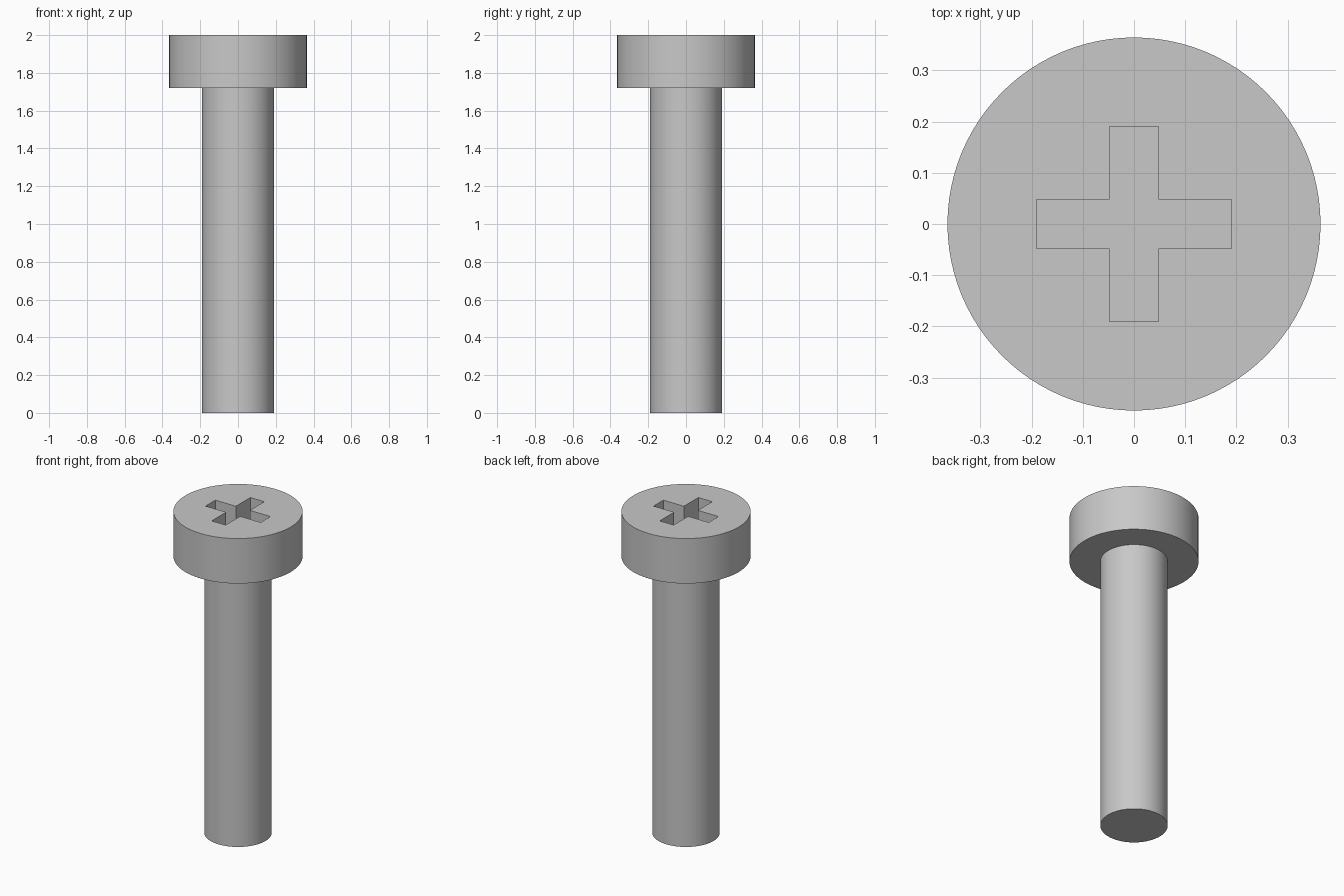
import bpy
import bmesh

HEAD_R, SHAFT_R = 0.364, 0.19
HEAD_BOTTOM, TOP = 1.72, 2.0
SLOT_LONG, SLOT_HALF, SLOT_DEPTH = 0.19, 0.048, 0.14
SEGMENTS = 96

cube = bpy.data.objects.get("Cube")
if cube:
    bpy.data.objects.remove(cube, do_unlink=True)

# One plain grey metal
steel = bpy.data.materials.new("grey_steel")
steel.use_nodes = True
grey = (0.58, 0.58, 0.58, 1.0)
steel.diffuse_color = grey
steel.node_tree.nodes["Principled BSDF"].inputs["Base Color"].default_value = grey


def cylinder(name, radius, bottom, top):
    bpy.ops.mesh.primitive_cylinder_add(
        vertices=SEGMENTS, radius=radius, depth=top - bottom,
        location=(0, 0, (bottom + top) / 2))
    obj = bpy.context.object
    obj.name = name
    obj.data.materials.append(steel)
    return obj


def cross_prism(name, bottom, top):
    """Plus-shaped outline, one corner triple per quadrant, extruded up."""
    a, b = SLOT_LONG, SLOT_HALF
    outline = []
    corner = [(a, -b), (a, b), (b, b)]
    for _ in range(4):
        outline += corner
        corner = [(-y, x) for x, y in corner]
    bm = bmesh.new()
    base = bm.faces.new([bm.verts.new((x, y, bottom)) for x, y in outline])
    ext = bmesh.ops.extrude_face_region(bm, geom=[base])
    verts = [g for g in ext["geom"] if isinstance(g, bmesh.types.BMVert)]
    bmesh.ops.translate(bm, verts=verts, vec=(0, 0, top - bottom))
    bmesh.ops.recalc_face_normals(bm, faces=bm.faces)
    mesh = bpy.data.meshes.new(name)
    bm.to_mesh(mesh)
    bm.free()
    mesh.materials.append(steel)
    obj = bpy.data.objects.new(name, mesh)
    bpy.context.collection.objects.link(obj)
    obj.hide_render = True
    return obj


# Shaft, seated slightly inside the head
shaft = cylinder("shaft", SHAFT_R, 0, HEAD_BOTTOM + 0.01)

# Head with the cross-shaped drive recess cut into its top
head = cylinder("head", HEAD_R, HEAD_BOTTOM, TOP)
cutter = cross_prism("drive_cutter", TOP - SLOT_DEPTH, TOP + 0.1)
cut = head.modifiers.new("drive_recess", "BOOLEAN")
cut.operation = "DIFFERENCE"
cut.solver = "EXACT"
cut.object = cutter
bpy.context.view_layer.objects.active = head
bpy.ops.object.modifier_apply(modifier=cut.name)
bpy.data.objects.remove(cutter, do_unlink=True)

# Round sides smooth, rims and recess crisp
bpy.ops.object.select_all(action="DESELECT")
for part in (shaft, head):
    part.select_set(True)
bpy.context.view_layer.objects.active = head
bpy.ops.object.shade_smooth_by_angle()
